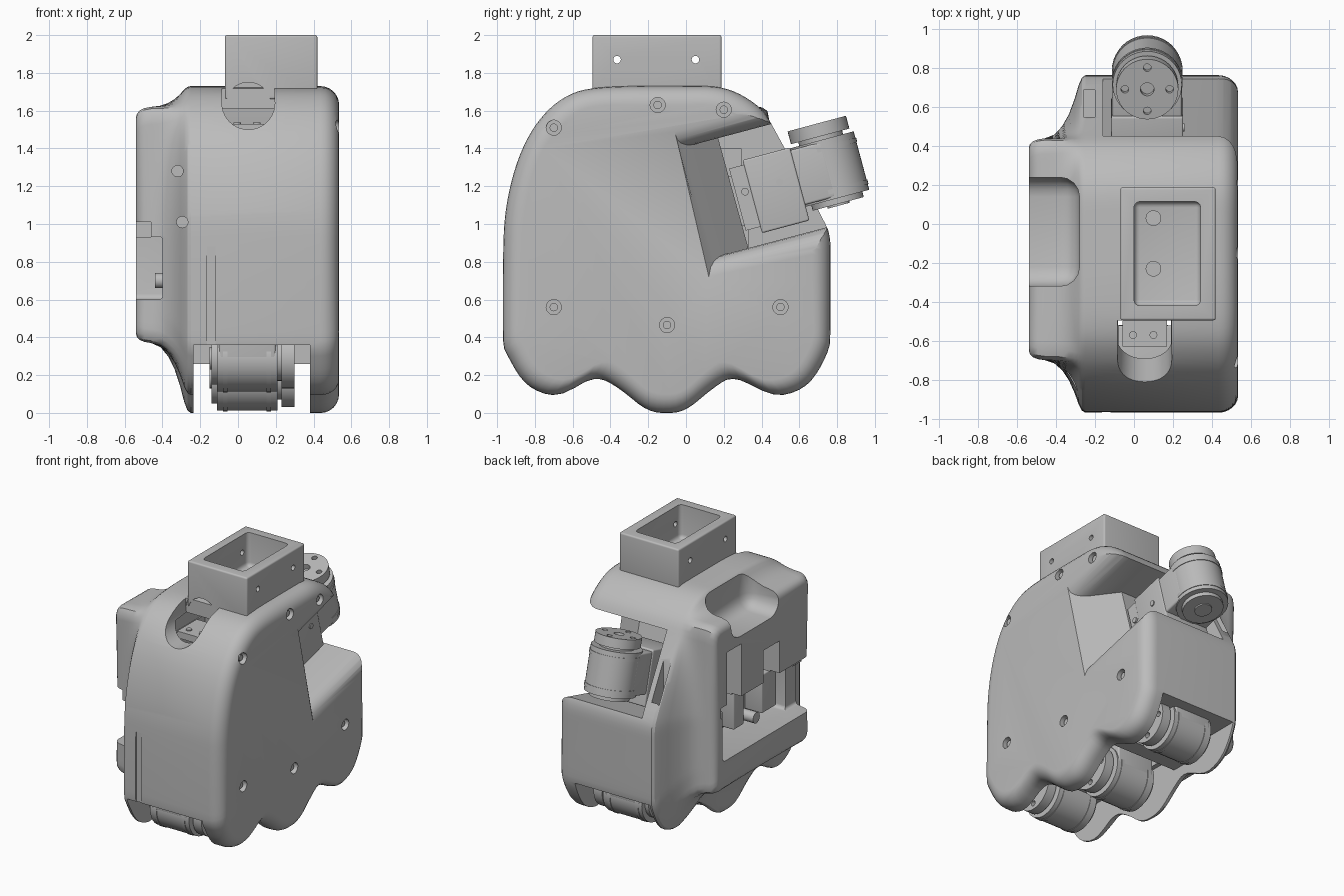
import bpy, bmesh, math
from mathutils import Matrix, Vector

if "Cube" in bpy.data.objects:
    bpy.data.objects.remove(bpy.data.objects["Cube"])

grey = bpy.data.materials.new("plain grey")
grey.use_nodes = True
GREY = (0.5, 0.5, 0.5, 1)
grey.diffuse_color = GREY
grey.node_tree.nodes["Principled BSDF"].inputs["Base Color"].default_value = GREY
parts = []


def add(name, bm, matrix=None):
    bmesh.ops.recalc_face_normals(bm, faces=bm.faces[:])
    if matrix:
        bm.transform(matrix)
    mesh = bpy.data.meshes.new(name)
    bm.to_mesh(mesh)
    bm.free()
    ob = bpy.data.objects.new(name, mesh)
    bpy.context.scene.collection.objects.link(ob)
    mesh.materials.append(grey)
    parts.append(ob)
    return ob


def box(name, x, y, z, bevel=0, matrix=None):
    bm = bmesh.new()
    bmesh.ops.create_cube(bm, size=1)
    for v in bm.verts:
        v.co = Vector([(a + b) / 2 + c * (b - a) for (a, b), c in zip((x, y, z), v.co)])
    if bevel:
        bmesh.ops.bevel(bm, geom=bm.edges[:], offset=bevel, segments=4, profile=0.5, affect='EDGES')
    return add(name, bm, matrix)


def cyl(name, r, z0, z1, matrix, at=(0, 0), sides=40):
    bm = bmesh.new()
    bmesh.ops.create_cone(bm, cap_ends=True, segments=sides, radius1=r, radius2=r, depth=z1 - z0)
    bmesh.ops.translate(bm, verts=bm.verts[:], vec=(at[0], at[1], (z0 + z1) / 2))
    return add(name, bm, matrix)


def loft(name, rings):
    """Rings are (x, [(y, z), ...]) sections joined into a closed solid."""
    bm = bmesh.new()
    loops = [[bm.verts.new((x, y, z)) for y, z in pts] for x, pts in rings]
    n = len(loops[0])
    for a, b in zip(loops, loops[1:]):
        for i in range(n):
            j = (i + 1) % n
            bm.faces.new((a[i], a[j], b[j], b[i]))
    bm.faces.new(loops[0])
    bm.faces.new(loops[-1])
    return add(name, bm)


def cut(target, *cutters):
    for c in cutters:
        m = target.modifiers.new("cut", 'BOOLEAN')
        m.operation, m.solver, m.object = 'DIFFERENCE', 'EXACT', c
    dg = bpy.context.evaluated_depsgraph_get()
    dg.update()
    mesh = bpy.data.meshes.new_from_object(target.evaluated_get(dg))
    target.modifiers.clear()
    target.data = mesh
    for c in cutters:
        parts.remove(c)
        bpy.data.objects.remove(c)


def rounded(pts, times=2):
    for _ in range(times):
        pts = [(a[0] + (b[0] - a[0]) * t, a[1] + (b[1] - a[1]) * t)
               for a, b in zip(pts, pts[1:] + pts[:1]) for t in (0.25, 0.75)]
    return pts


CY, CZ, N = -0.12, 0.9, 160


def radii(pts):
    """Distance from the centre to an outline along evenly spaced rays."""
    out = []
    for k in range(N):
        dy, dz = math.cos(math.tau * k / N), math.sin(math.tau * k / N)
        best = 0
        for a, b in zip(pts, pts[1:] + pts[:1]):
            ay, az, ey, ez = a[0] - CY, a[1] - CZ, b[0] - a[0], b[1] - a[1]
            den = dy * ez - dz * ey
            if abs(den) > 1e-9:
                s = (ay * dz - az * dy) / den
                r = (ay * ez - az * ey) / den
                if -1e-6 <= s <= 1 + 1e-6 and r > best:
                    best = r
        out.append(best)
    return out


def ring(rs):
    return [(CY + r * math.cos(math.tau * k / N), CZ + r * math.sin(math.tau * k / N))
            for k, r in enumerate(rs)]


# Shell: side profile lofted across the width, flaring into the side pad
outline = rounded([(-.97, .36), (-.97, .8), (-.96, 1.08), (-.89, 1.36), (-.78, 1.56), (-.63, 1.69),
                   (-.45, 1.73), (0, 1.73), (.17, 1.73), (.29, 1.69), (.41, 1.605), (.455, 1.525),
                   (.73, 1.02), (.765, .94), (.765, .8), (.765, .42), (.76, .33), (.66, .15),
                   (.53, .09), (.43, .1), (.25, .2), (.14, .13), (0, .01), (-.1, -.005), (-.21, .01),
                   (-.35, .13), (-.48, .2), (-.64, .1), (-.73, .09), (-.86, .15), (-.96, .33)])
pad = rounded([(-.7, .5), (-.7, .9), (-.7, 1.5), (-.7, 1.62), (-.58, 1.62), (0, 1.62), (.32, 1.62),
               (.44, 1.62), (.44, 1.5), (.44, .9), (.44, .5), (.44, .37), (.32, .37), (0, .37),
               (-.58, .37), (-.7, .37)])
body_r, pad_r = radii(outline), radii(pad)
sections = []
for k in range(7):
    a = math.pi / 2 * k / 6
    sections.append((0.435 + 0.1 * math.cos(a), ring([r - 0.1 * (1 - math.sin(a)) for r in body_r])))
for x, w in ((-.25, 1), (-.268, .96), (-.285, .84), (-.305, .63), (-.335, .38), (-.37, .19), (-.41, .06), (-.46, 0)):
    sections.append((x, ring([p + (b - p) * w for b, p in zip(body_r, pad_r)])))
for x, inset in ((-.495, .008), (-.52, .023), (-.535, .045), (-.54, .07)):
    sections.append((x, ring([p - inset for p in pad_r])))
shell = loft("shell", sections)

ALONG_X = Matrix.Rotation(math.pi / 2, 4, 'Y')
ALONG_Y = Matrix.Rotation(-math.pi / 2, 4, 'X')

# Hollow inside and open underside
cavity = [(-.89, .3), (-.89, 1.0), (-.8, 1.35), (-.62, 1.6), (-.15, 1.64), (-.12, 1.4), (.02, .65), (.02, .3)]
cut(shell, loft("cavity", [(-.2, cavity), (.4, cavity)]),
    box("underside", (-.235, .382), (-1.3, 1.3), (-.3, .36)))

# Tilted rear bay: slanted end wall, rounded lip on its roof and floor
deep = [(.17, 1.455), (1, 1.675), (1, 1.05), (.33, .872)]
lip = []
for x, t in ((.42, 0), (.46, .06), (.495, .23), (.52, .5), (.536, 1), (.7, 1)):
    s = min((x - .42) / .115, 1)
    lip.append((x, [(.04 - .1 * s, 1.42 - .02 * s + .09 * t), (1, 1.675 + .1 * t),
                    (1, 1.05 - .11 * t), (.2 - .08 * s, .838 - .02 * s - .1 * t)]))
cut(shell, loft("bay", [(-.16, deep), (.25, deep)] + lip))

# Front port, pad pockets, side window, slots
cut(shell,
    cyl("port", .14, -1.3, -.49, Matrix.Translation((.055, 0, 1.64)) @ ALONG_Y),
    box("port_mouth", (-.084, .194), (-1.1, -.495), (1.64, 2)),
    box("top_pocket", (-.75, -.28), (-.32, .24), (1.46, 1.95), .1),
    box("window", (-.7, -.15), (-.6, .34), (.6, 1.0), .03),
    box("window_gap", (-.7, -.4), (-.9, -.4), (.6, .935), .02),
    box("window_notch", (-.7, -.151), (.12, .29), (.95, 1.4)),
    box("window_notch", (-.7, -.152), (-.33, -.14), (.95, 1.25)),
    box("cover_gap", (-.7, -.46), (-.9, .36), (.93, 1.01)),
    box("rear_slot", (-.26, -.2), (.55, .69), (1.03, 1.42)),
    box("front_groove", (-.165, -.12), (-1.2, -.96), (.3, .88)))

# Recessed screws on the large flat side and the front flare
spots = [(-.7, 1.51), (-.15, 1.63), (.2, 1.605), (-.7, .56), (-.1, .465), (.5, .56)]
cut(shell, *[cyl("hole", .04, .495, .7, Matrix.Translation((0, y, z)) @ ALONG_X, sides=24) for y, z in spots],
    *[cyl("hole", .03, -1.2, -.7, Matrix.Translation((x, 0, z)) @ ALONG_Y, sides=20)
      for x, z in ((-.32, 1.28), (-.295, 1.01))])
for y, z in spots:
    cyl("side_screw", .022, .485, .515, Matrix.Translation((0, y, z)) @ ALONG_X, sides=20)

# Rectangular mounting tube and the plate inside the port
tube = box("mounting_tube", (-.07, .42), (-.495, .188), (1.66, 2), .012)
cut(tube, box("bore", (0, .342), (-.42, .115), (1.75, 2.2), .03),
    cyl("tube_notch", .12, -.7, -.44, Matrix.Translation((.055, 0, 1.63)) @ ALONG_Y),
    *[cyl("pin_hole", .02, -.3, .6, Matrix.Translation((0, y, 1.87)) @ ALONG_X, sides=20) for y in (-.365, .05)])
for y in (.03, -.23):
    cyl("tube_screw", .04, 1.745, 1.765, Matrix.Translation((.1, y, 0)), sides=24)
box("port_plate", (-.06, .17), (-.63, -.4), (1.48, 1.53))
for x in (-.005, .1):
    cyl("port_screw", .02, 1.52, 1.538, Matrix.Translation((x, -.57, 0)), sides=16)


# Motor unit: round body, output horn, end cap and gearbox block
def motor(name, m, back):
    cyl(name + "_body", .178, -.16, .16, m)
    for z in (-.13, .1):
        cyl(name + "_rim", .182, z, z + .025, m)
    cyl(name + "_neck", .12, .15, .19, m)
    horn = cyl(name + "_horn", .16, .18, .25, m)
    cut(horn, cyl("hub_hole", .035, .21, .3, m, sides=24),
        *[cyl("horn_hole", .02, .22, .3, m, (.115 * math.cos(a), .115 * math.sin(a)), 16)
          for a in (0, math.pi / 2, math.pi, 1.5 * math.pi)])
    cyl(name + "_end_cap", .14, -.19, -.15, m)
    cyl(name + "_end_hub", .06, -.2, -.18, m, sides=24)
    box(name + "_block", (-.178, .178), (back, 0), (-.15, .15), .012, m)


for label, y, z in (("front", -.7, .29), ("middle", -.1, .19), ("rear", .5, .29)):
    motor(label + "_roller", Matrix(((0, 0, 1, .05), (-1, 0, 0, y), (0, -1, 0, z), (0, 0, 0, 1))), -.48)
for y in (-.42, .2):
    box("floor_bar", (-.25, .39), (y - .06, y + .06), (.26, .45))

# Tilted motor held by a stepped bracket
tilt = Matrix.Translation((.068, .757, 1.29)) @ Matrix.Rotation(math.radians(15), 4, 'X')
motor("tilted_motor", tilt, -.25)
box("motor_bracket", (-.185, .185), (-.43, -.17), (-.235, .165), .01, tilt)
box("bracket_step", (-.18, .18), (-.51, -.4), (-.2, .14), 0, tilt)
box("bracket_foot", (-.23, .1), (-.62, -.5), (-.17, .1), 0, tilt)
for y, z in ((-.46, 0), (-.27, 0)):
    cyl("bracket_screw", .02, .17, .192, tilt @ Matrix.Translation((0, y, z)) @ ALONG_X, sides=16)

# Electronics behind the side window
box("circuit_board", (-.22, -.19), (-.6, .34), (.56, 1.42))
box("small_module", (-.34, -.2), (.05, .24), (.62, .82), .01)
box("tall_module", (-.38, -.2), (-.14, -.02), (.66, .98), .01)
box("side_module", (-.36, -.2), (-.55, -.38), (.64, .93), .01)
cyl("round_connector", .04, -.44, -.2, Matrix.Translation((0, -.2, .7)) @ ALONG_X, sides=24)

# Smooth the rounded surfaces, keep the edges crisp
for ob in bpy.context.selected_objects:
    ob.select_set(False)
for ob in parts:
    ob.select_set(True)
bpy.context.view_layer.objects.active = shell
bpy.ops.object.shade_smooth_by_angle(angle=math.radians(30))
